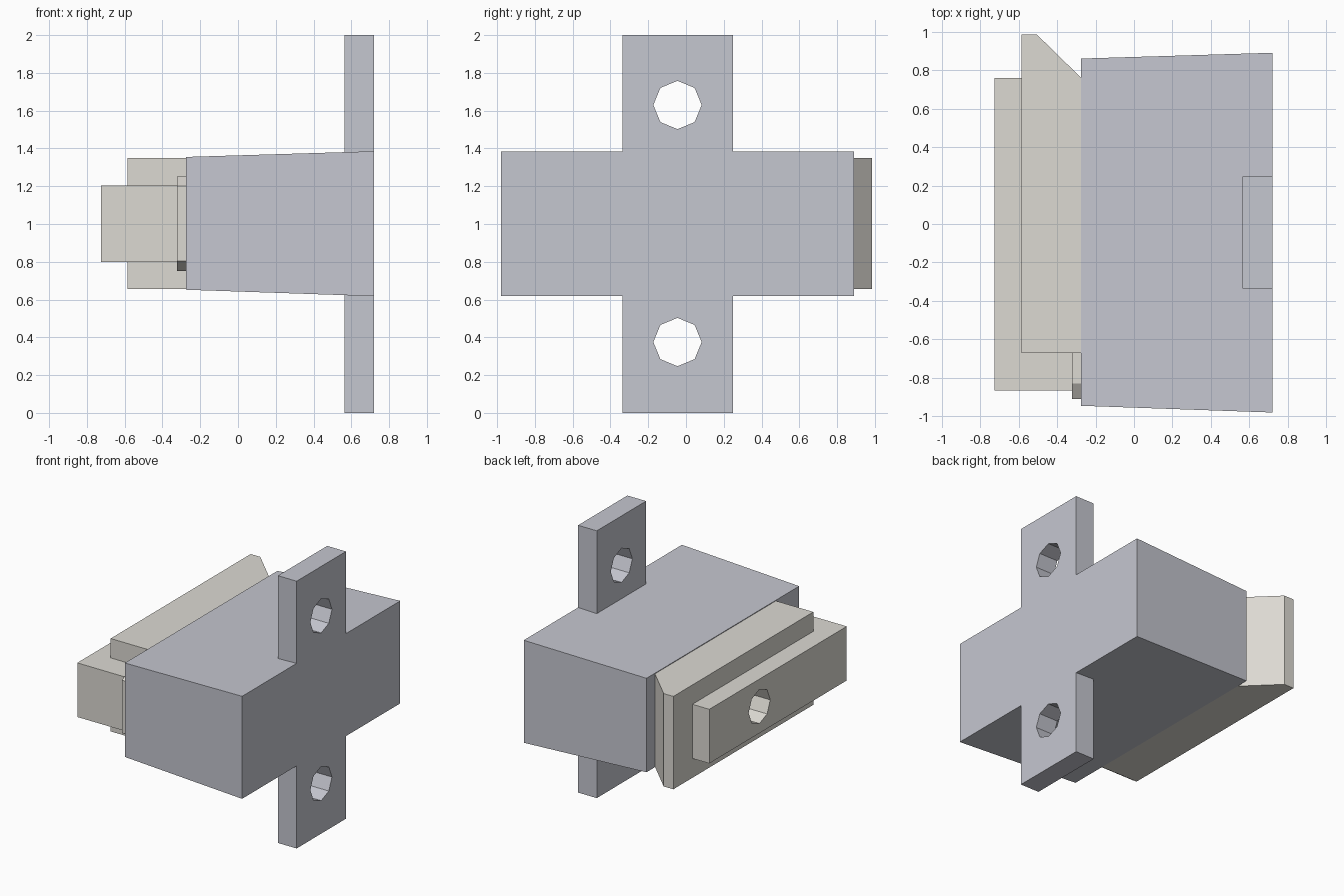
import bpy, bmesh, math

if "Cube" in bpy.data.objects:
    bpy.data.objects.remove(bpy.data.objects["Cube"])


def material(name, rgb):
    m = bpy.data.materials.new(name)
    m.diffuse_color = (*rgb, 1)
    m.use_nodes = True
    m.node_tree.nodes["Principled BSDF"].inputs["Base Color"].default_value = m.diffuse_color
    return m


HOUSING = material("housing_grey", (0.56, 0.57, 0.63))
BOLT = material("bolt_grey", (0.72, 0.70, 0.65))


def loft(name, ring_a, ring_b, mat=None):
    """Closed solid between two matching rings of points."""
    bm = bmesh.new()
    a = [bm.verts.new(p) for p in ring_a]
    b = [bm.verts.new(p) for p in ring_b]
    bm.faces.new(a)
    bm.faces.new(b)
    n = len(a)
    for i in range(n):
        j = (i + 1) % n
        bm.faces.new((a[i], a[j], b[j], b[i]))
    bmesh.ops.recalc_face_normals(bm, faces=bm.faces)
    me = bpy.data.meshes.new(name)
    bm.to_mesh(me)
    bm.free()
    ob = bpy.data.objects.new(name, me)
    bpy.context.collection.objects.link(ob)
    if mat:
        me.materials.append(mat)
    return ob


def rect(x, y0, y1, z0, z1):
    return [(x, y0, z0), (x, y1, z0), (x, y1, z1), (x, y0, z1)]


def box(name, x0, x1, y0, y1, z0, z1, mat):
    return loft(name, rect(x0, y0, y1, z0, z1), rect(x1, y0, y1, z0, z1), mat)


def drill(ob, x0, x1, y, z, r=0.128):
    """Cut an eight-sided hole along x."""
    ring = [(y + r * math.cos(k * math.pi / 4), z + r * math.sin(k * math.pi / 4))
            for k in range(8)]
    cutter = loft("hole_cutter", [(x0, *p) for p in ring], [(x1, *p) for p in ring],
                  ob.data.materials[0])
    cutter.hide_render = True
    mod = ob.modifiers.new("hole", 'BOOLEAN')
    mod.operation = 'DIFFERENCE'
    mod.solver = 'EXACT'
    mod.object = cutter
    bpy.context.view_layer.objects.active = ob
    bpy.ops.object.modifier_apply(modifier=mod.name)
    bpy.data.objects.remove(cutter)


# Tapered housing
loft("housing", rect(-0.275, -0.945, 0.86, 0.652, 1.355),
     rect(0.72, -0.98, 0.89, 0.618, 1.385), HOUSING)

# Mounting tabs above and below, each with a screw hole
for name, z0, z1, hz in (("upper_tab", 1.378, 2.0, 1.63), ("lower_tab", 0.0, 0.624, 0.375)):
    tab = box(name, 0.565, 0.72, -0.335, 0.248, z0, z1, HOUSING)
    drill(tab, 0.4, 0.9, -0.045, hz)

# Wide plate with one bevelled end
plan = [(-0.585, -0.67), (-0.275, -0.67), (-0.275, 0.76), (-0.505, 0.985), (-0.585, 0.985)]
plate = loft("bevelled_plate", [(x, y, 0.655) for x, y in plan],
             [(x, y, 1.35) for x, y in plan], BOLT)
drill(plate, -0.8, -0.32, 0.167, 1.0)

# Raised bar running across the plate
bar = box("raised_bar", -0.725, -0.30, -0.865, 0.76, 0.80, 1.205, BOLT)
drill(bar, -0.8, -0.32, 0.167, 1.0)

# Thin chamfered collar where the bar meets the housing
collar = [(-0.60, 0.752), (-0.83, 0.752), (-0.91, 0.805),
          (-0.91, 1.20), (-0.83, 1.252), (-0.60, 1.252)]
loft("bar_collar", [(-0.322, *p) for p in collar], [(-0.27, *p) for p in collar], BOLT)
